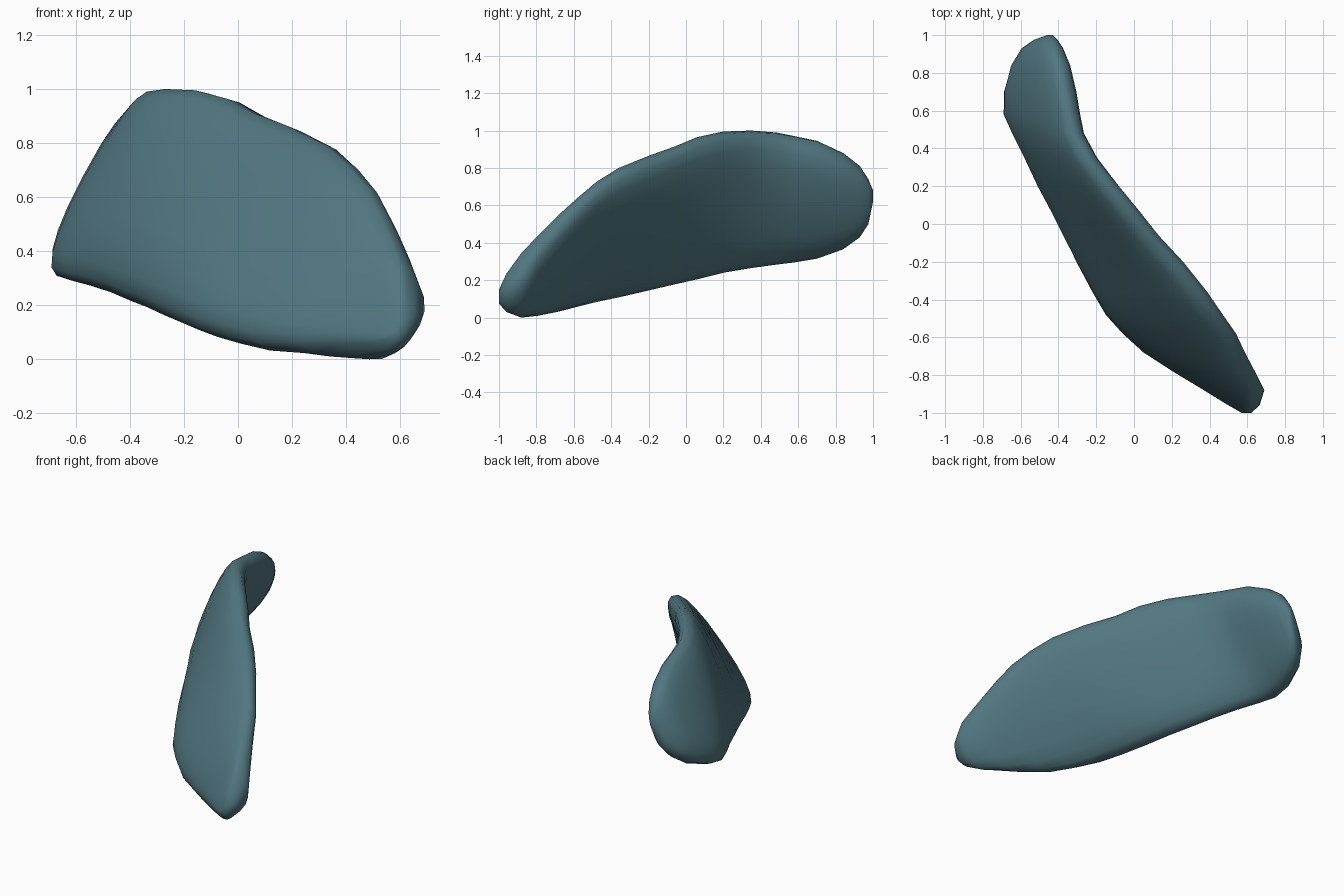
import bpy, bmesh, math

# Cross-sections along the body:
# y, x min, x max, z min, z max, upper-left bulge, lower-right bulge
STATIONS = [
    (-1.00, 0.57, 0.62, 0.075, 0.15, 0.02, 0.04),
    (-0.96, 0.50, 0.665, 0.03, 0.235, 0.045, 0.14),
    (-0.88, 0.37, 0.69, 0.00, 0.345, 0.07, 0.24),
    (-0.79, 0.22, 0.645, 0.01, 0.44, 0.10, 0.20),
    (-0.68, 0.05, 0.587, 0.032, 0.55, 0.12, 0.165),
    (-0.58, -0.06, 0.54, 0.058, 0.64, 0.135, 0.145),
    (-0.48, -0.15, 0.47, 0.083, 0.725, 0.145, 0.14),
    (-0.36, -0.22, 0.388, 0.108, 0.80, 0.15, 0.14),
    (-0.20, -0.305, 0.26, 0.145, 0.865, 0.155, 0.14),
    (-0.06, -0.375, 0.13, 0.178, 0.915, 0.155, 0.14),
    (0.06, -0.435, 0.035, 0.205, 0.965, 0.15, 0.13),
    (0.20, -0.51, -0.08, 0.24, 0.995, 0.145, 0.12),
    (0.35, -0.58, -0.195, 0.265, 1.00, 0.13, 0.12),
    (0.48, -0.645, -0.265, 0.283, 0.99, 0.11, 0.125),
    (0.58, -0.69, -0.285, 0.295, 0.97, 0.09, 0.14),
    (0.70, -0.688, -0.305, 0.315, 0.945, 0.09, 0.14),
    (0.84, -0.65, -0.338, 0.365, 0.88, 0.095, 0.12),
    (0.93, -0.595, -0.375, 0.43, 0.81, 0.085, 0.09),
    (0.975, -0.53, -0.405, 0.50, 0.74, 0.055, 0.055),
    (1.00, -0.46, -0.43, 0.62, 0.68, 0.02, 0.02),
]
SIDES = 20


def spow(v, p):
    return math.copysign(abs(v) ** p, v)


def fit(vals, lo, hi):
    a, b = min(vals), max(vals)
    return [lo + (v - a) * (hi - lo) / (b - a) for v in vals]


def section(y, x0, x1, z0, z1, up, low):
    """Rounded slab leaning from lower left to upper right, fitted to its box."""
    w, h = x1 - x0, z1 - z0
    d = math.hypot(w, h)
    ux, uz = w / d, h / d
    xs, zs = [], []
    for i in range(SIDES):
        a = 2 * math.pi * i / SIDES
        u = d / 2 * spow(math.cos(a), 0.82)
        n = (up if math.sin(a) > 0 else low) * spow(math.sin(a), 0.8)
        xs.append(u * ux - n * uz)
        zs.append(u * uz + n * ux)
    return [(x, y, z) for x, z in zip(fit(xs, x0, x1), fit(zs, z0, z1))]


# Curved, leaning slab body lofted through the sections
bm = bmesh.new()
rings = [[bm.verts.new(p) for p in section(*s)] for s in STATIONS]
for a, b in zip(rings, rings[1:]):
    for i in range(SIDES):
        j = (i + 1) % SIDES
        bm.faces.new((a[i], a[j], b[j], b[i]))
bm.faces.new(rings[0])
bm.faces.new(rings[-1])
bmesh.ops.recalc_face_normals(bm, faces=bm.faces)
for f in bm.faces:
    f.smooth = True

mesh = bpy.data.meshes.new("curved_body")
bm.to_mesh(mesh)
bm.free()
body = bpy.data.objects.new("curved_body", mesh)
bpy.context.collection.objects.link(body)

# Blue-green surface
mat = bpy.data.materials.new("teal")
mat.diffuse_color = (0.085, 0.185, 0.22, 1)
mesh.materials.append(mat)
